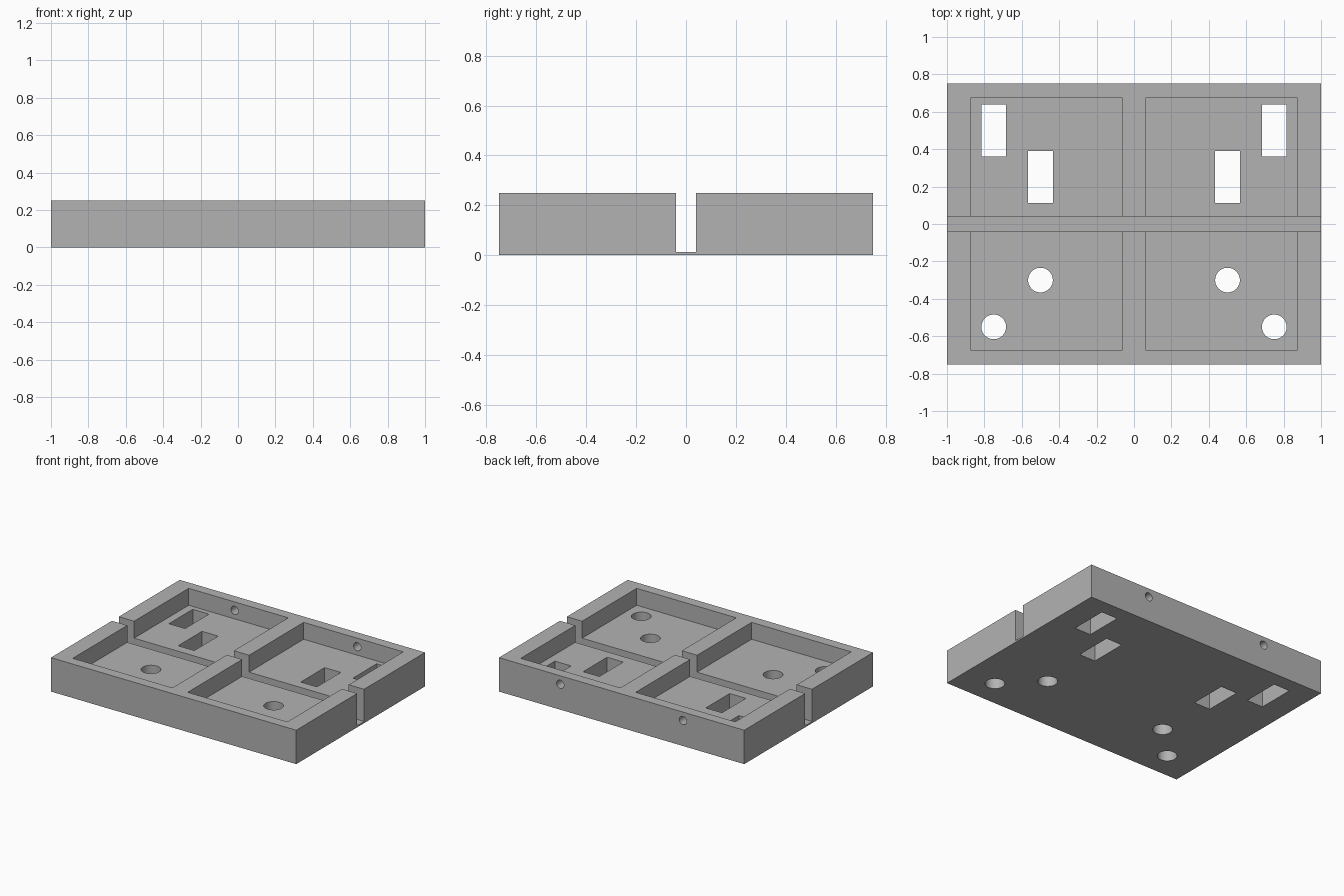
import bpy, math

if "Cube" in bpy.data.objects:
    bpy.data.objects.remove(bpy.data.objects["Cube"])

W, D, H = 2.0, 1.5, 0.25      # overall plate size
FLOOR = 0.125                 # height of the pocket floors

grey = bpy.data.materials.new("grey")
grey.diffuse_color = (0.45, 0.45, 0.45, 1)
grey.use_nodes = True
grey.node_tree.nodes["Principled BSDF"].inputs["Base Color"].default_value = grey.diffuse_color


def box(name, x0, x1, y0, y1, z0, z1):
    bpy.ops.mesh.primitive_cube_add(size=1)
    ob = bpy.context.object
    ob.name = name
    ob.location = ((x0 + x1) / 2, (y0 + y1) / 2, (z0 + z1) / 2)
    ob.scale = (x1 - x0, y1 - y0, z1 - z0)
    bpy.ops.object.transform_apply(location=True, rotation=True, scale=True)
    return ob


def rod(name, radius, length, loc, rot=(0, 0, 0)):
    bpy.ops.mesh.primitive_cylinder_add(vertices=48, radius=radius, depth=length,
                                        location=loc, rotation=rot)
    bpy.context.object.name = name
    return bpy.context.object


def cut(cutter):
    cutter.hide_render = True
    bpy.context.view_layer.objects.active = plate
    mod = plate.modifiers.new("cut", 'BOOLEAN')
    mod.operation, mod.solver, mod.object = 'DIFFERENCE', 'EXACT', cutter
    bpy.ops.object.modifier_apply(modifier=mod.name)
    bpy.data.objects.remove(cutter)


# solid plate
plate = box("base_plate", -W / 2, W / 2, -D / 2, D / 2, 0, H)
plate.data.materials.clear()
plate.data.materials.append(grey)

for s in (-1, 1):
    # recessed pocket
    xa, xb = sorted((s * 0.0625, s * 0.875))
    cut(box("pocket", xa, xb, -0.675, 0.675, FLOOR, H + 0.1))
    # rectangular through slots at the back
    for x, y in ((0.75, 0.5), (0.5, 0.25)):
        cut(box("window", s * x - 0.066, s * x + 0.066, y - 0.139, y + 0.139, -0.1, 0.2))
    # round through holes at the front
    for x, y in ((0.5, -0.3), (0.75, -0.55)):
        cut(rod("hole", 0.066, 0.4, (s * x, y, 0.05)))
    # small cable hole through the back wall
    cut(rod("cable_hole", 0.03, 0.2, (s * 0.5, 0.71, 0.1875), (math.pi / 2, 0, 0)))

# long groove across the full width
cut(box("groove", -1.1, 1.1, -0.04, 0.04, 0.0125, H + 0.1))

# smooth hole walls, sharp edges elsewhere
bpy.ops.object.select_all(action='DESELECT')
plate.select_set(True)
bpy.context.view_layer.objects.active = plate
bpy.ops.object.shade_smooth_by_angle(angle=math.radians(30))
